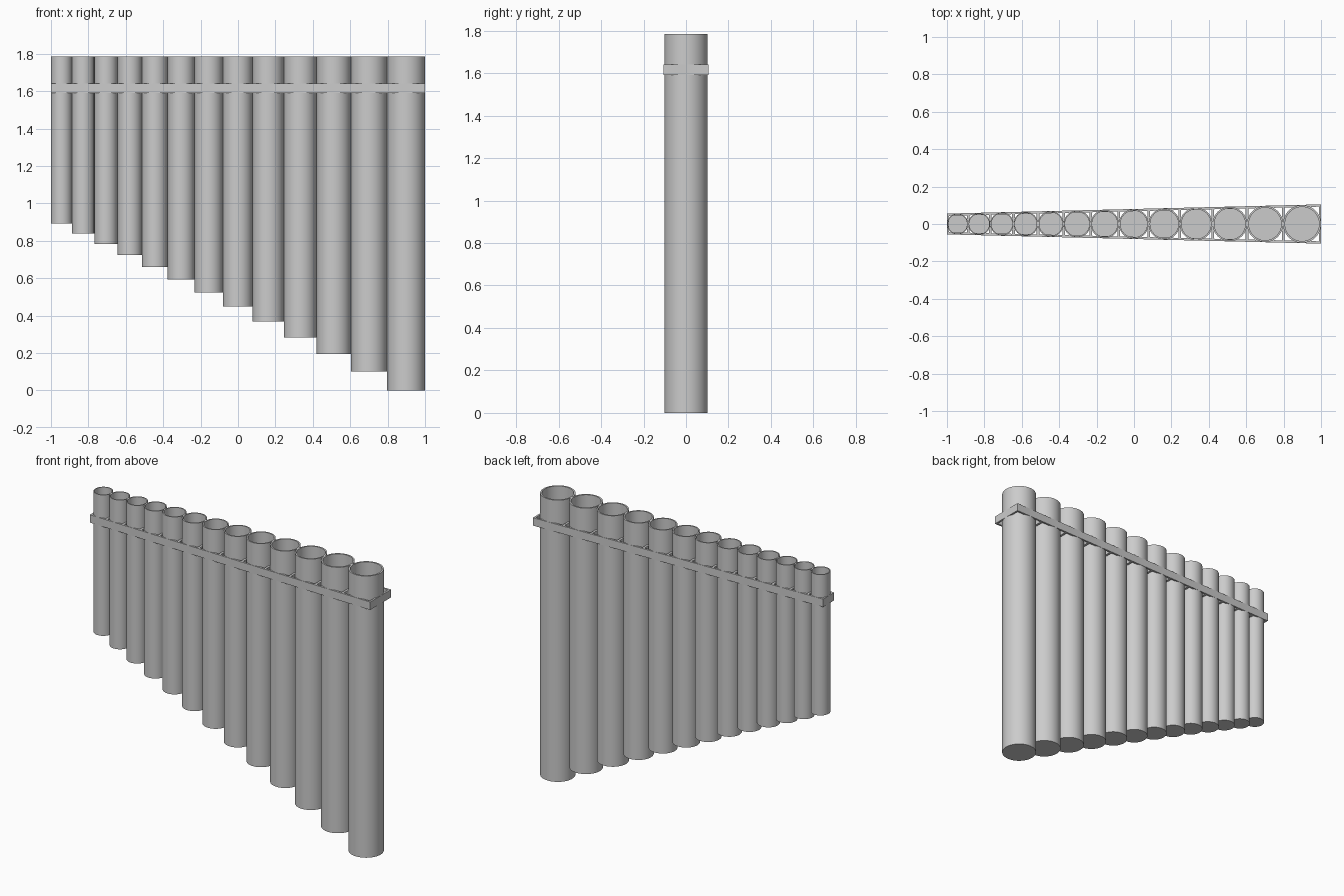
import bpy, bmesh, math

cube = bpy.data.objects.get("Cube")
if cube:
    bpy.data.objects.remove(cube, do_unlink=True)

COUNT, TOP = 13, 1.785
BAND_LOW, BAND_HIGH = 1.59, 1.64
SIDES = 48

grey = bpy.data.materials.new("plain grey")
grey.use_nodes = True
grey.diffuse_color = (0.6, 0.6, 0.6, 1)
grey.node_tree.nodes["Principled BSDF"].inputs["Base Color"].default_value = (0.6, 0.6, 0.6, 1)


def finish(bm, name, smooth=False):
    bmesh.ops.recalc_face_normals(bm, faces=bm.faces)
    mesh = bpy.data.meshes.new(name)
    bm.to_mesh(mesh)
    bm.free()
    mesh.materials.append(grey)
    obj = bpy.data.objects.new(name, mesh)
    bpy.context.collection.objects.link(obj)
    if smooth:
        bpy.ops.object.select_all(action="DESELECT")
        obj.select_set(True)
        bpy.context.view_layer.objects.active = obj
        bpy.ops.object.shade_smooth_by_angle(angle=math.radians(35))
    return obj


def pipe(name, x, radius, bottom):
    """Open-topped tube with a closed foot."""
    inner, floor = radius * 0.9, bottom + 0.02
    bm = bmesh.new()
    rings = []
    for r, z in ((radius, bottom), (radius, TOP), (inner, TOP), (inner, floor)):
        rings.append([bm.verts.new((x + r * math.cos(a), r * math.sin(a), z))
                      for a in (math.tau * i / SIDES for i in range(SIDES))])
    for low, high in zip(rings, rings[1:]):
        for i in range(SIDES):
            j = (i + 1) % SIDES
            bm.faces.new((low[i], low[j], high[j], high[i]))
    bm.faces.new(rings[0])
    bm.faces.new(rings[-1])
    finish(bm, name, True)


def slab(name, outline):
    """Flat outline raised to the height of the band."""
    bm = bmesh.new()
    face = bm.faces.new([bm.verts.new((x, y, BAND_LOW)) for x, y in outline])
    raised = bmesh.ops.extrude_face_region(bm, geom=[face])["geom"]
    bmesh.ops.translate(bm, vec=(0, 0, BAND_HIGH - BAND_LOW),
                        verts=[v for v in raised if isinstance(v, bmesh.types.BMVert)])
    finish(bm, name)


# Pipes grow in width and length from the right end to the left end
growth = 1.05
first = 2 * (growth - 1) / (growth ** COUNT - 1)
edge = -1.0
joints = []
for i in range(COUNT):
    width = first * growth ** i
    length = TOP * 2 ** ((i - COUNT + 1) / 12)
    pipe(f"pipe_{i + 1}", edge + width / 2, width / 2, TOP - length)
    edge += width
    joints.append(edge)


# Tapered band: front and back straps
def half_depth(x):
    return 0.0803 + 0.0246 * x


WALL = 0.012
for name, s in (("front_strap", -1), ("back_strap", 1)):
    slab(name, [(x, s * (half_depth(x) - d)) for x, d in ((-1, 0), (1, 0), (1, WALL), (-1, WALL))])


# End blocks and the spacers between neighbouring pipes, split around the pipes
def bar(name, x0, x1, inside):
    for side, s in (("front", -1), ("back", 1)):
        slab(f"{side}_{name}", [(x0, s * inside), (x1, s * inside),
                                (x1, s * half_depth(x1)), (x0, s * half_depth(x0))])


bar("right_end_block", -1, -1 + first / 2, first * 0.46)
bar("left_end_block", 1 - width / 2, 1, width * 0.46)
for n, x in enumerate(joints[:-1]):
    bar(f"spacer_{n + 1}", x - 0.007, x + 0.007, 0.01)
# Thin end plates closing the band
for name, x in (("right_end_plate", -1), ("left_end_plate", 1)):
    h, t = half_depth(x), -x * WALL
    slab(name, [(x, -h), (x + t, -h), (x + t, h), (x, h)])
